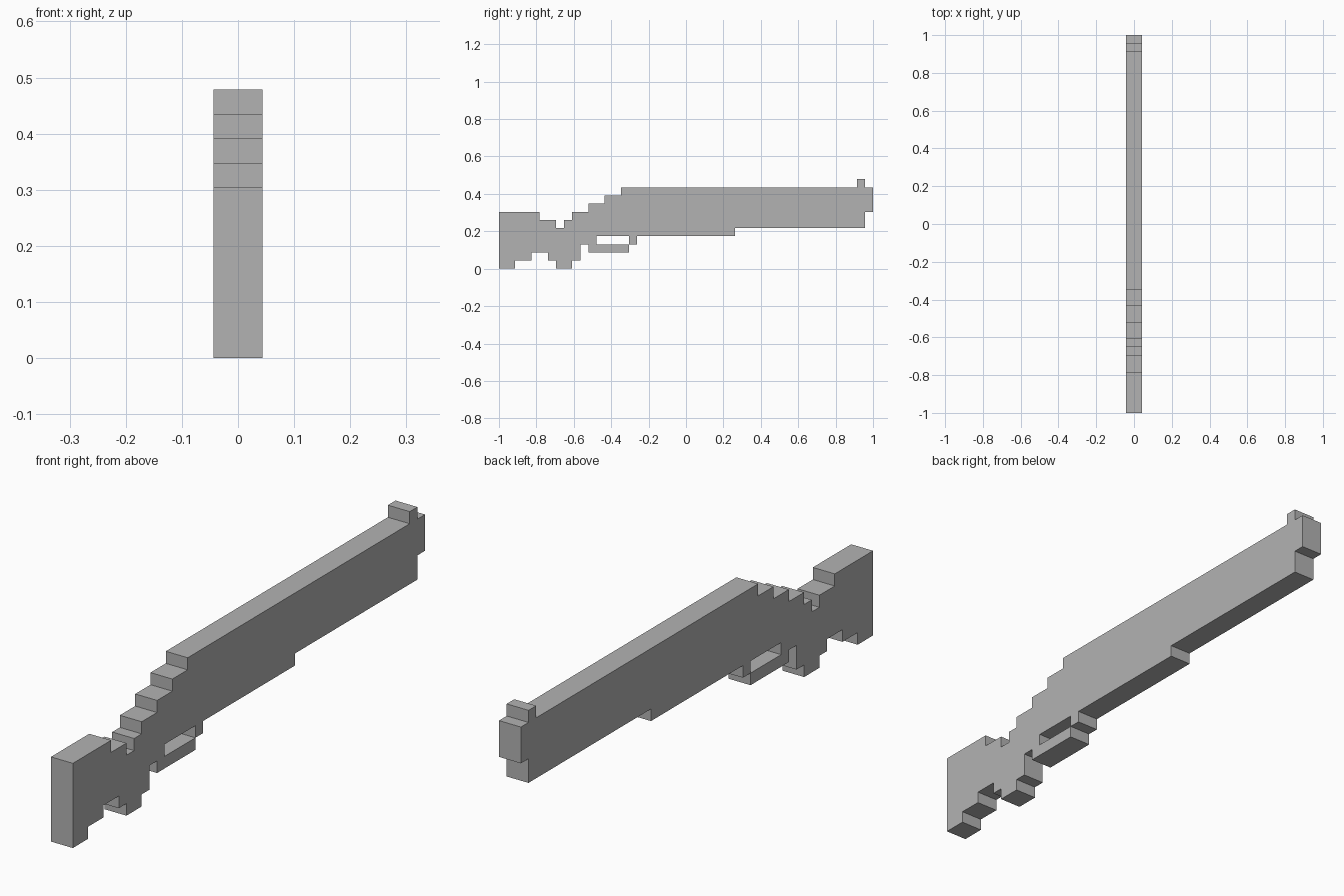
import bpy
import bmesh

cube = bpy.data.objects.get("Cube")
if cube:
    bpy.data.objects.remove(cube, do_unlink=True)

CELLS_LONG = 46
UNIT = 2 / CELLS_LONG      # size of one grid cell
HALF_WIDTH = UNIT          # the body is two cells wide


def make_material(name, value):
    mat = bpy.data.materials.new(name)
    mat.use_nodes = True
    colour = (value, value, value, 1)
    mat.diffuse_color = colour
    mat.node_tree.nodes["Principled BSDF"].inputs["Base Color"].default_value = colour
    return mat


def stepped_outline(start, steps):
    """Walk a staircase: each step runs along y, then along z."""
    y, z = start
    points = []
    for run, rise in steps:
        y += run
        points.append((y, z))
        z += rise
        points.append((y, z))
    return points


def extruded_slab(name, outline, material):
    """Extrude a y-z outline evenly across the width."""
    bm = bmesh.new()
    profile = bm.faces.new(
        [bm.verts.new((-HALF_WIDTH, y * UNIT - 1, z * UNIT)) for y, z in outline])
    result = bmesh.ops.extrude_face_region(bm, geom=[profile], use_keep_orig=True)
    moved = [v for v in result["geom"] if isinstance(v, bmesh.types.BMVert)]
    bmesh.ops.translate(bm, verts=moved, vec=(2 * HALF_WIDTH, 0, 0))
    bmesh.ops.recalc_face_normals(bm, faces=bm.faces)
    mesh = bpy.data.meshes.new(name)
    bm.to_mesh(mesh)
    bm.free()
    mesh.materials.append(material)
    obj = bpy.data.objects.new(name, mesh)
    bpy.context.collection.objects.link(obj)
    return obj


# Top of the stock, the notch behind the receiver, and the rising steps
stock_top = [(5, -1), (2, -1), (1, 1), (1, 1), (2, 1), (2, 1), (2, 1)]
# Barrel top, front sight, muzzle, and the stepped underside
barrel = [(29, 1), (1, -1), (1, -3), (-1, -2), (-16, -1), (-12, -1)]
# Trigger guard loop around its opening
trigger_guard = [(-1, 1), (-4, -1), (4, -1), (-5, 1)]
# Grip, the arch under the stock, and the butt
grip_and_butt = [(-1, -2), (-1, -1), (-2, 1), (-1, 1), (-2, -1), (-2, -1), (-2, 7)]

grey = make_material("plain grey", 0.45)
outline = stepped_outline((0, 7), stock_top + barrel + trigger_guard + grip_and_butt)
extruded_slab("long_gun_body", outline, grey)
